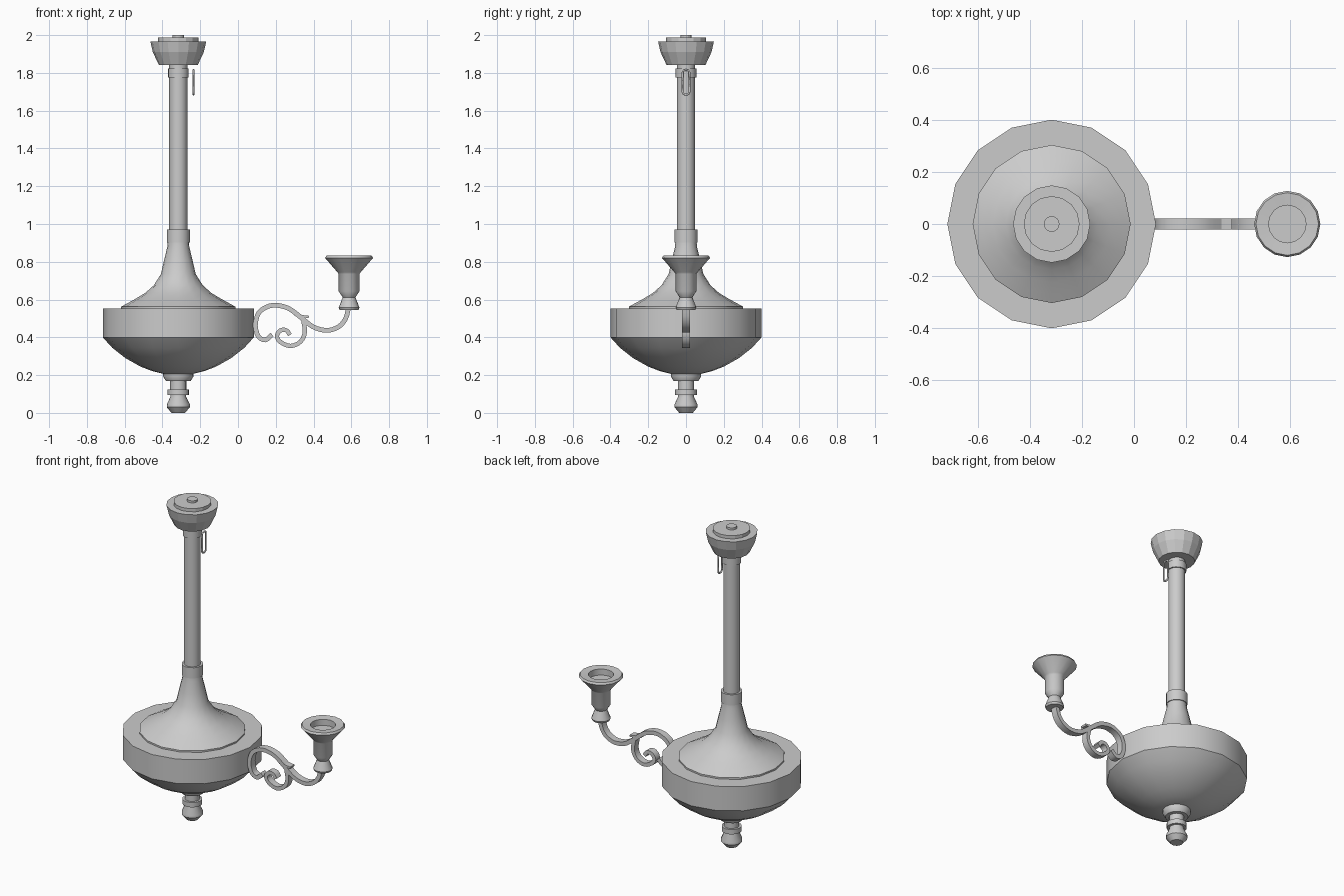
import bpy, bmesh, math
from mathutils import Vector

if "Cube" in bpy.data.objects:
    bpy.data.objects.remove(bpy.data.objects["Cube"])

CX = -0.316   # hanging axis
CUP = 0.588   # candle cup axis


def finish(name, bm, smooth=35):
    bmesh.ops.recalc_face_normals(bm, faces=bm.faces)
    me = bpy.data.meshes.new(name)
    bm.to_mesh(me)
    bm.free()
    ob = bpy.data.objects.new(name, me)
    bpy.context.collection.objects.link(ob)
    bpy.ops.object.select_all(action='DESELECT')
    ob.select_set(True)
    bpy.context.view_layer.objects.active = ob
    if smooth:
        bpy.ops.object.shade_smooth_by_angle(angle=math.radians(smooth))
    return ob


def lathe(name, profile, cx=CX, n=16, smooth=35):
    """Closed turned solid from (radius, z) points, capped at both ends."""
    bm = bmesh.new()
    rings = [[bm.verts.new((cx + r * math.cos(2 * math.pi * i / n),
                            r * math.sin(2 * math.pi * i / n), z)) for i in range(n)]
             for r, z in profile]
    for a, b in zip(rings, rings[1:]):
        for i in range(n):
            j = (i + 1) % n
            bm.faces.new((a[i], a[j], b[j], b[i]))
    bm.faces.new(rings[0])
    bm.faces.new(rings[-1])
    return finish(name, bm, smooth)


def spline(pts, steps=3):
    """Catmull-Rom through 2D points."""
    p = [Vector(q) for q in pts]
    p = [2 * p[0] - p[1]] + p + [2 * p[-1] - p[-2]]
    out = []
    for a, b, c, d in zip(p, p[1:], p[2:], p[3:]):
        for k in range(steps):
            t = k / steps
            out.append(0.5 * (2 * b + (c - a) * t + (2 * a - 5 * b + 4 * c - d) * t * t
                              + (3 * b - a - 3 * c + d) * t ** 3))
    return out + [p[-2]]


def ribbon(name, pts, thick, width=0.042):
    """Flat scroll bar swept along an x-z path."""
    path = spline(pts)
    bm = bmesh.new()
    rings = []
    for i, q in enumerate(path):
        t = (path[min(i + 1, len(path) - 1)] - path[max(i - 1, 0)]).normalized()
        o = Vector((-t.y, t.x)) * thick / 2
        rings.append([bm.verts.new((q.x + s * o.x, y * width / 2, q.y + s * o.y))
                      for s, y in ((1, -1), (1, 1), (-1, 1), (-1, -1))])
    for a, b in zip(rings, rings[1:]):
        for i in range(4):
            j = (i + 1) % 4
            bm.faces.new((a[i], a[j], b[j], b[i]))
    bm.faces.new(rings[0])
    bm.faces.new(rings[-1])
    return finish(name, bm)


# ceiling canopy
lathe("canopy", [(.103, 1.842), (.135, 1.91), (.148, 1.967), (.107, 1.967), (.107, 1.987),
                 (.03, 1.987), (.03, 2.0)], smooth=0)
# stem and its collars
lathe("stem", [(.048, .95), (.048, 1.85)])
lathe("upper_collar", [(.055, 1.775), (.055, 1.822)])
lathe("lower_collar", [(.061, .903), (.061, .97)])
# flared bell over the drum
lathe("bell", [(.303, .545), (.303, .562), (.27, .58), (.225, .605), (.175, .635), (.13, .675),
               (.092, .735), (.075, .81), (.058, .88), (.056, .91)])
# drum and bowl
lathe("drum_bowl", [(.08, .207), (.14, .222), (.2, .245), (.28, .29), (.35, .345),
                    (.4, .4), (.4, .552), (.28, .552)])
# bottom finial
lathe("finial", [(.036, .0), (.061, .03), (.061, .045), (.042, .085), (.042, .095),
                 (.057, .095), (.057, .125), (.043, .125), (.043, .168), (.065, .168),
                 (.08, .192), (.08, .212)])

# arm: S scroll, lower curl, leaf tip
ribbon("arm_scroll", [(.180, .415), (.145, .386), (.108, .405), (.092, .464), (.108, .527),
                      (.15, .56), (.203, .570), (.266, .554), (.319, .517), (.367, .477),
                      (.414, .448), (.478, .437), (.536, .458), (.570, .5), (.585, .556)], .025)
ribbon("arm_curl", [(.345, .495), (.354, .427), (.33, .376), (.277, .354), (.224, .376),
                    (.206, .407), (.224, .436), (.256, .437), (.275, .412)], .023)
ribbon("arm_leaf", [(.30, .52), (.335, .513), (.375, .508)], .012)

# candle cup with recessed socket
lathe("candle_cup", [(.05, .545), (.055, .557), (.034, .612), (.055, .644), (.055, .735),
                     (.062, .745), (.127, .82), (.12, .832), (.072, .828), (.072, .79)],
      cx=CUP)

# hanging loop beside the stem
cu = bpy.data.curves.new("hanging_loop", 'CURVE')
cu.dimensions = '3D'
cu.bevel_depth = .0055
cu.bevel_resolution = 1
pts = []
for sy, sz, a0 in ((1, 1, 0), (-1, 1, 90), (-1, -1, 180), (1, -1, 270)):
    for k in range(4):
        a = math.radians(a0 + 30 * k)
        pts.append((CX + .08, sy * .004 + .015 * math.cos(a),
                    1.75 + sz * .05 + .015 * math.sin(a)))
sp = cu.splines.new('POLY')
sp.points.add(len(pts) - 1)
for q, c in zip(sp.points, pts):
    q.co = (*c, 1)
sp.use_cyclic_u = True
loop = bpy.data.objects.new("hanging_loop", cu)
bpy.context.collection.objects.link(loop)
